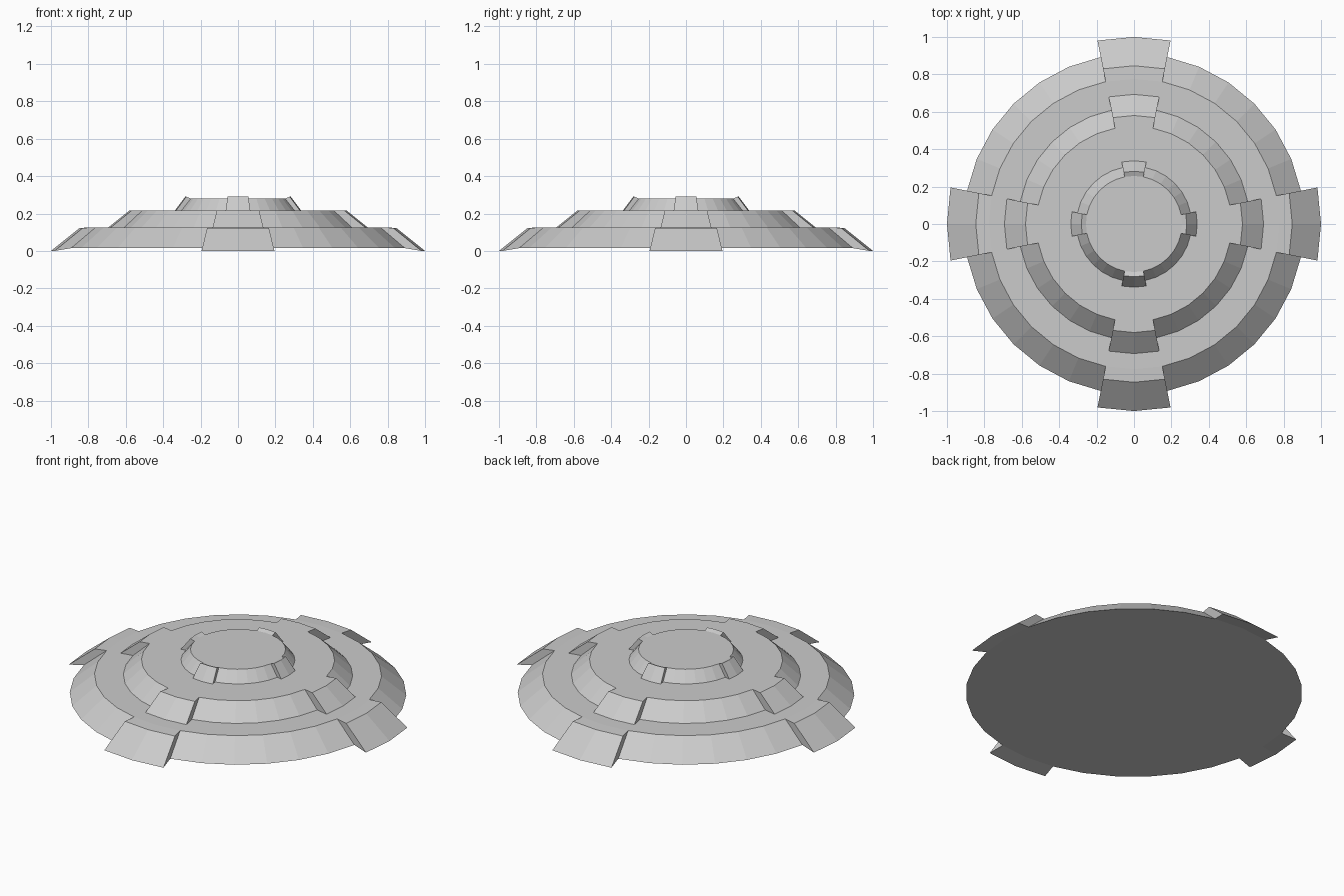
import bpy, bmesh
from math import sin, cos, pi

if "Cube" in bpy.data.objects:
    bpy.data.objects.remove(bpy.data.objects["Cube"])

SEG = 32
# segments that carry one of the four raised lugs (two on each side of an axis)
LUG = {(k * 8 + d) % SEG for k in range(4) for d in (-1, 0)}


def at(p, i):
    a = 2 * pi * i / SEG
    return (p[0] * cos(a), p[0] * sin(a), p[1])


def make_tier(name, body, lug, wall):
    """Sweep the body profile round the axis, swapping in the lug profile at the
    four lugs and closing each lug's sides with the wall outline."""
    bm = bmesh.new()

    def face(points):
        bm.faces.new([bm.verts.new(c) for c in points])

    for i in range(SEG):
        profile = lug if i in LUG else body
        for p, q in zip(profile, profile[1:]):
            pts = [at(p, i), at(p, i + 1), at(q, i + 1), at(q, i)]
            if p[0] == 0:
                pts = [pts[0], pts[2], pts[3]]
            elif q[0] == 0:
                pts = pts[:3]
            face(pts)
        before = (i - 1) % SEG in LUG
        if i in LUG and not before:
            face([at(p, i) for p in wall])
        elif before and i not in LUG:
            face([at(p, i) for p in reversed(wall)])
    bmesh.ops.remove_doubles(bm, verts=bm.verts, dist=1e-5)
    mesh = bpy.data.meshes.new(name)
    bm.to_mesh(mesh)
    bm.free()
    bpy.context.collection.objects.link(bpy.data.objects.new(name, mesh))


# wide lower tier with the underside disc
b0, b1 = (0.91, 0.015), (0.776, 0.126)
l0, l1 = (1.0, 0.0), (0.846, 0.123)
m0, m1 = (0.62, 0.126), (0.522, 0.216)
n0, n1 = (0.693, 0.126), (0.58, 0.216)
make_tier("lower_tier", [(0, 0.015), b0, b1, m0],
          [(0, 0.015), b0, l0, l1, b1, n0], [b0, l0, l1, b1])

# middle tier
t0, t1 = (0.308, 0.216), (0.257, 0.28)
u0, u1 = (0.338, 0.216), (0.282, 0.29)
make_tier("middle_tier", [m0, m1, t0], [n0, n1, m1, u0], [m0, n0, n1, m1])

# top tier with the flat cap
make_tier("top_tier", [t0, t1, (0, 0.28)], [u0, u1, t1, (0, 0.28)],
          [t0, u0, u1, t1])
